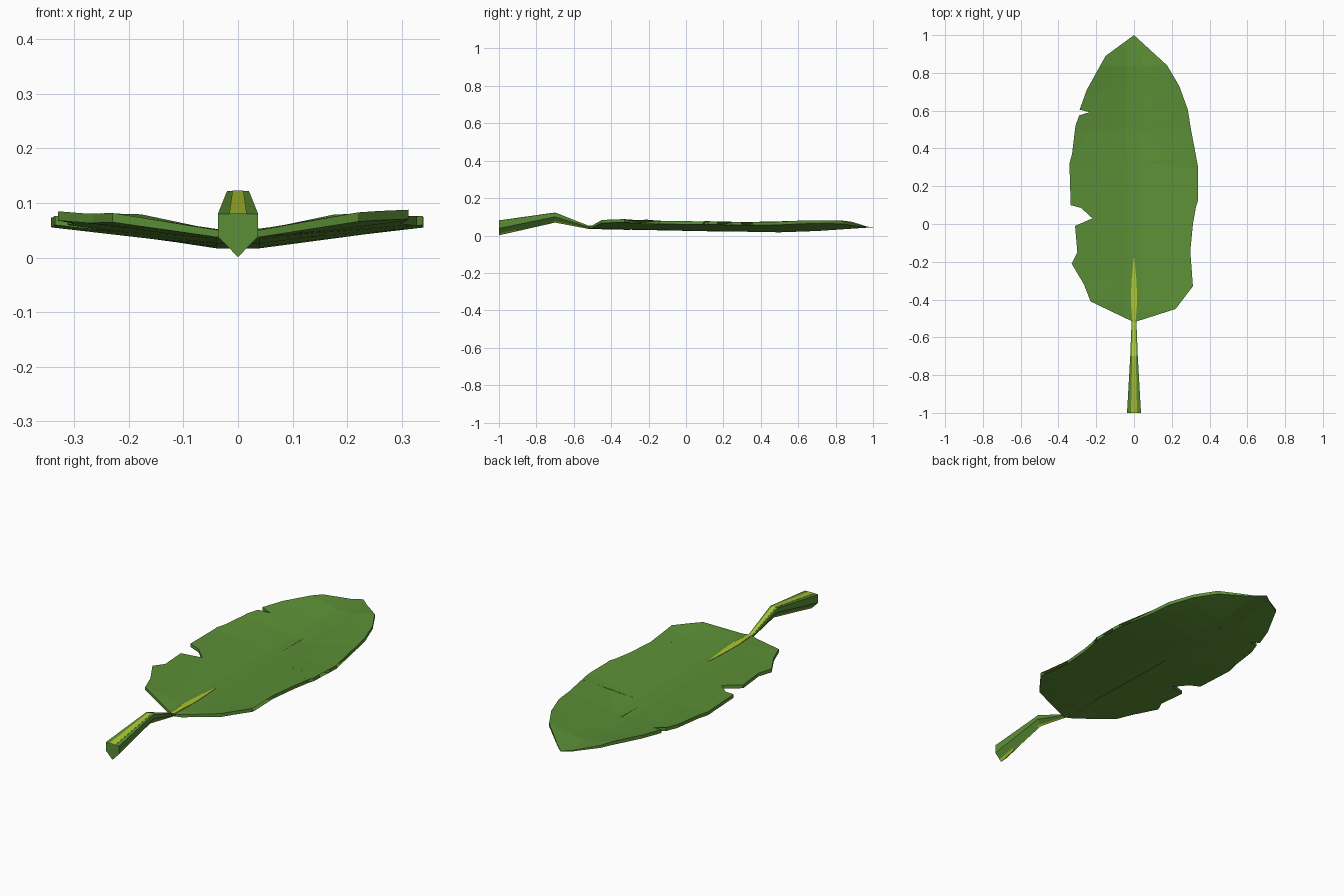
import bpy, bmesh
from mathutils import Vector

if "Cube" in bpy.data.objects:
    bpy.data.objects.remove(bpy.data.objects["Cube"])


def material(name, col):
    m = bpy.data.materials.new(name)
    m.diffuse_color = (*col, 1)
    m.use_nodes = True
    m.node_tree.nodes["Principled BSDF"].inputs["Base Color"].default_value = m.diffuse_color
    return m


GREEN = material("leaf green", (0.105, 0.275, 0.037))
YELLOW = material("rib yellow", (0.42, 0.56, 0.03))


def finish(bm, name, mat):
    bmesh.ops.recalc_face_normals(bm, faces=bm.faces)
    me = bpy.data.meshes.new(name)
    bm.to_mesh(me)
    bm.free()
    me.materials.append(mat)
    ob = bpy.data.objects.new(name, me)
    bpy.context.collection.objects.link(ob)
    return ob


def lerp(table, y):
    for (a, u), (b, v) in zip(table, table[1:]):
        if y <= b:
            return u + (v - u) * max(0, (y - a) / (b - a))
    return table[-1][1]


# Leaf height, upward slope and thickness along its length
MID = [(-0.52, 0.038), (-0.4, 0.035), (0, 0.026), (0.5, 0.017), (0.7, 0.024), (1, 0.044)]
SLOPE = [(-0.52, 0.18), (-0.3, 0.13), (0.3, 0.115), (0.6, 0.17), (0.84, 0.21), (1, 0.21)]
THICK = [(-0.52, 0.012), (-0.45, 0.017), (0.85, 0.017), (1, 0.002)]

# Torn outline of each half
RIGHT = [(0, -0.52), (0.22, -0.45), (0.312, -0.33), (0.19, -0.24), (0.298, -0.145),
         (0.312, 0), (0.328, 0.09), (0.297, 0.1), (0.338, 0.12), (0.338, 0.168),
         (0.13, 0.194), (0.34, 0.242), (0.34, 0.297), (0.045, 0.325), (0.317, 0.355),
         (0.3, 0.51), (0.285, 0.605), (0.24, 0.73), (0.175, 0.84), (0, 1)]
LEFT = [(0, -0.52), (-0.23, -0.41), (-0.265, -0.32), (-0.33, -0.21), (-0.3, -0.15),
        (-0.312, -0.01), (-0.22, 0.03), (-0.28, 0.085), (-0.335, 0.1), (-0.342, 0.32),
        (-0.328, 0.37), (-0.31, 0.52), (-0.29, 0.575), (-0.235, 0.592), (-0.288, 0.605),
        (-0.25, 0.71), (-0.15, 0.89), (0, 1)]

# Leaf blade
bm = bmesh.new()
for outline in (RIGHT, LEFT):
    bm.faces.new([bm.verts.new((x, y, 0)) for x, y in outline])
bmesh.ops.triangulate(bm, faces=bm.faces[:])
cuts = [((s * 0.04, 0, 0), (1, 0, 0)) for s in (-1, 1)]
cuts += [((0, y, 0), (0, 1, 0)) for y in (-0.4, -0.3, 0, 0.3, 0.5, 0.6, 0.7, 0.84)]
for co, no in cuts:
    bmesh.ops.bisect_plane(bm, geom=bm.verts[:] + bm.edges[:] + bm.faces[:],
                           dist=1e-5, plane_co=co, plane_no=no)
bmesh.ops.remove_doubles(bm, verts=bm.verts, dist=1e-4)
bmesh.ops.triangulate(bm, faces=bm.faces[:])
bottom = bm.verts[:]
for v in bottom:
    v.co.z = lerp(MID, v.co.y) + lerp(SLOPE, v.co.y) * max(0, abs(v.co.x) - 0.04)
ext = bmesh.ops.extrude_face_region(bm, geom=bm.faces[:], use_keep_orig=True)
for g in ext["geom"]:
    if isinstance(g, bmesh.types.BMVert):
        g.co.z += lerp(THICK, g.co.y)
finish(bm, "leaf_blade", GREEN)


def loft(name, rings, mat):
    bm = bmesh.new()
    loops = [[bm.verts.new(p) for p in r] for r in rings]
    n = len(loops[0])
    for a, b in zip(loops, loops[1:]):
        for i in range(n):
            j = (i + 1) % n
            bm.faces.new((a[i], a[j], b[j], b[i]))
    bm.faces.new(loops[0])
    bm.faces.new(loops[-1])
    return finish(bm, name, mat)


# Keeled stalk: y, half width, top, side bottom, keel
STALK = [(-1, 0.037, 0.08, 0.038, 0.002), (-0.7, 0.02, 0.122, 0.1, 0.07),
         (-0.52, 0.013, 0.051, 0.045, 0.036), (-0.3, 0.013, 0.049, 0.042, 0.031),
         (0.2, 0.008, 0.038, 0.033, 0.021), (0.66, 0.003, 0.034, 0.028, 0.021)]
loft("stalk", [[(-w, y, t), (w, y, t), (w, y, s), (0, y, k), (-w, y, s)]
               for y, w, t, s, k in STALK], GREEN)

# Yellow stripe along the top of the stalk and rib
STRIPE = [(-1, 0.016, 0.08), (-0.7, 0.01, 0.122), (-0.52, 0.008, 0.0515),
          (-0.45, 0.014, 0.0545), (-0.4, 0.017, 0.053), (-0.3, 0.013, 0.051), (-0.18, 0.002, 0.048)]
loft("top_stripe", [[(-w, y, t - 0.003), (w, y, t - 0.003), (w, y, t + 0.001), (-w, y, t + 0.001)]
                    for y, w, t in STRIPE], YELLOW)

# Yellow stripe along the keel
loft("keel_stripe", [[(-w * 0.3, y, k + (s - k) * 0.3 - 0.001), (0, y, k - 0.001),
                      (w * 0.3, y, k + (s - k) * 0.3 - 0.001), (0, y, k + 0.002)]
                     for y, w, t, s, k in STALK[:4]], YELLOW)
